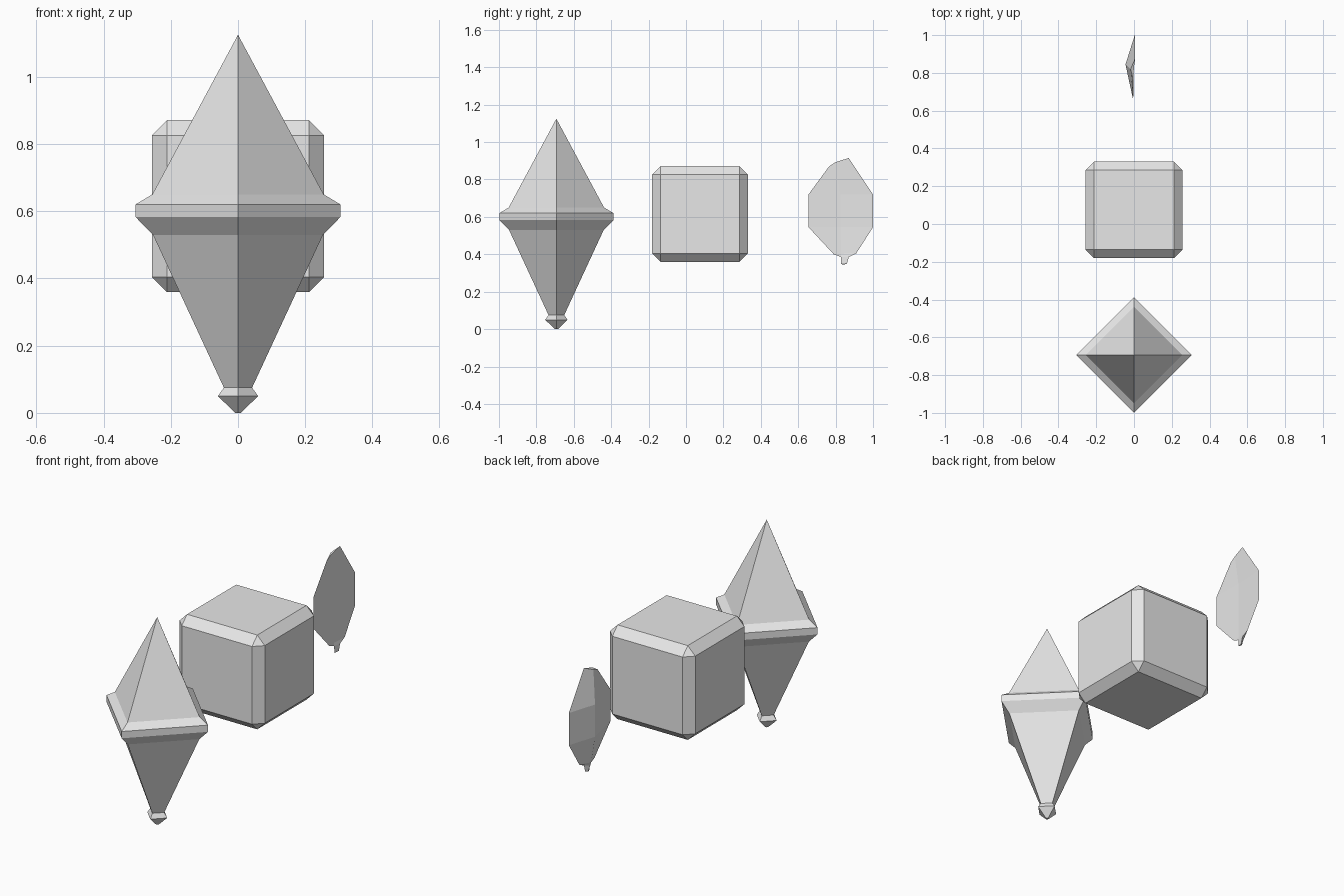
import bpy
import bmesh
from math import cos, sin, pi

cube = bpy.data.objects.get("Cube")
if cube:
    bpy.data.objects.remove(cube, do_unlink=True)

# One pale grey for everything
grey = bpy.data.materials.new("pale_grey")
grey.use_nodes = True
grey.diffuse_color = (0.8, 0.8, 0.8, 1)
grey.node_tree.nodes["Principled BSDF"].inputs["Base Color"].default_value = (0.8, 0.8, 0.8, 1)


def finish(name, bm):
    """Turn a bmesh into a named, flat-shaded object."""
    bmesh.ops.recalc_face_normals(bm, faces=bm.faces)
    mesh = bpy.data.meshes.new(name)
    bm.to_mesh(mesh)
    bm.free()
    mesh.materials.append(grey)
    obj = bpy.data.objects.new(name, mesh)
    bpy.context.collection.objects.link(obj)
    return obj


def loft(name, rings):
    """Skin equal-sized rings of points and cap both ends."""
    bm = bmesh.new()
    loops = [[bm.verts.new(p) for p in ring] for ring in rings]
    for a, b in zip(loops, loops[1:]):
        for i in range(len(a)):
            j = (i + 1) % len(a)
            bm.faces.new((a[i], a[j], b[j], b[i]))
    bm.faces.new(loops[0])
    bm.faces.new(loops[-1])
    bmesh.ops.remove_doubles(bm, verts=bm.verts, dist=0.0005)
    return finish(name, bm)


# Four-sided spindle with a collar and a small foot knob: (radius, height)
profile = [(0.008, 0), (0.06, 0.05), (0.042, 0.075), (0.253, 0.53),
           (0.305, 0.583), (0.305, 0.62), (0.255, 0.65), (0.0001, 1.125)]
loft("spindle", [[(r * cos(k * pi / 2), r * sin(k * pi / 2) - 0.693, z)
                  for k in range(4)] for r, z in profile])

# Chamfered block
bm = bmesh.new()
bmesh.ops.create_cube(bm, size=0.512)
bmesh.ops.translate(bm, verts=bm.verts, vec=(0, 0.075, 0.615))
bmesh.ops.bevel(bm, geom=bm.edges[:], offset=0.045, segments=1, affect='EDGES')
finish("chamfered_block", bm)

# Thin shard, ridged on one side and slightly hollow on the other:
# (near y, near z, far y, far z, ridge y, ridge depth)
rows = [(0.845, 0.345, 0.86, 0.35, 0.85, 0.008),
        (0.83, 0.385, 0.87, 0.385, 0.85, 0.02),
        (0.79, 0.40, 0.91, 0.405, 0.85, 0.025),
        (0.655, 0.545, 1.0, 0.545, 0.845, 0.045),
        (0.655, 0.72, 1.0, 0.72, 0.845, 0.045),
        (0.765, 0.87, 0.87, 0.915, 0.82, 0.018)]
loft("shard", [[(-0.004, y0, z0), (-d, yr, (z0 + z1) / 2),
                (0.004, y1, z1), (-d * 0.15, yr - 0.02, (z0 + z1) / 2)]
               for y0, z0, y1, z1, yr, d in rows])
